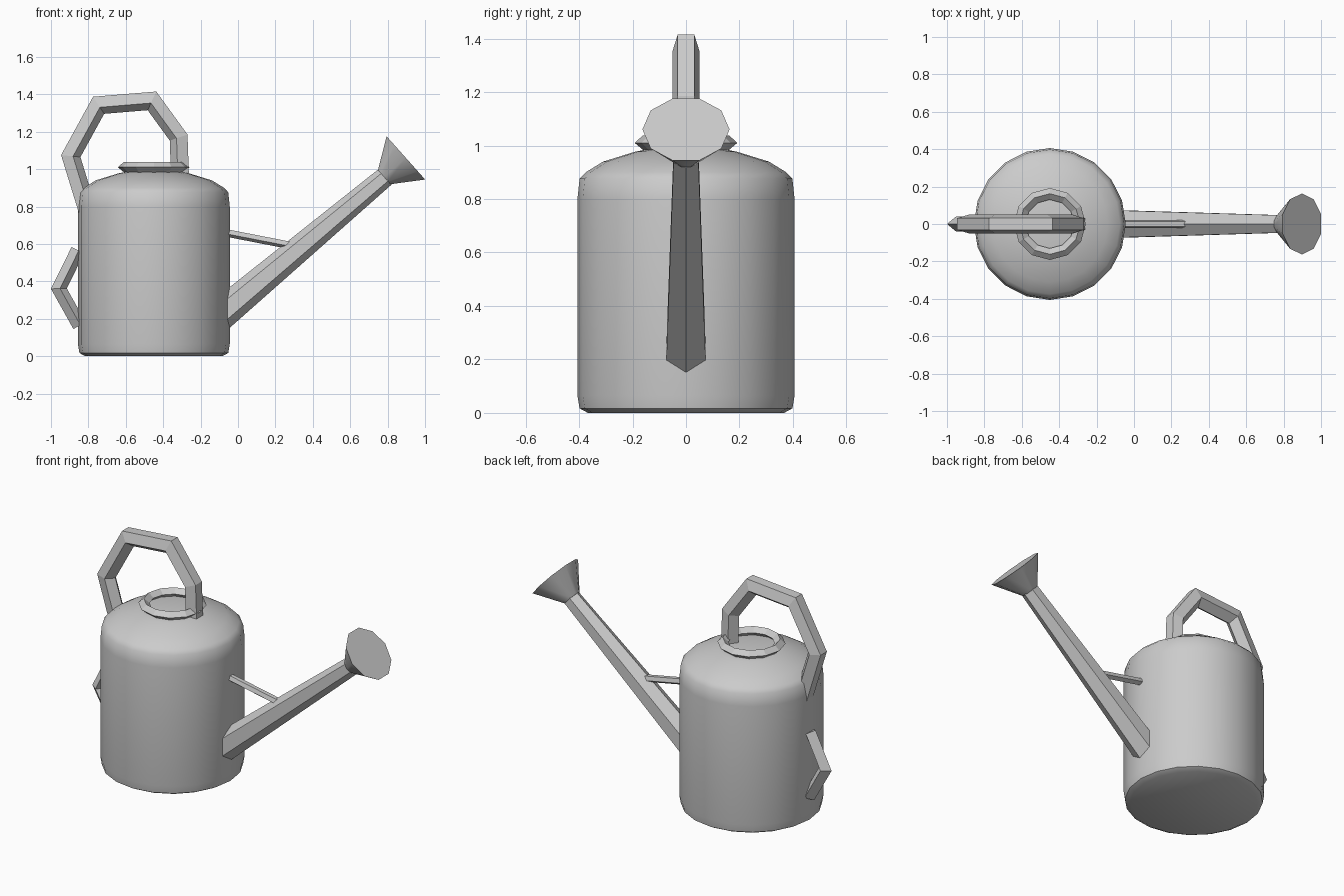
import bpy, bmesh, math
from mathutils import Vector

cube = bpy.data.objects.get("Cube")
if cube:
    bpy.data.objects.remove(cube, do_unlink=True)

grey = bpy.data.materials.new("plain_grey")
grey.use_nodes = True
colour = (0.6, 0.6, 0.6, 1)
grey.diffuse_color = colour
grey.node_tree.nodes["Principled BSDF"].inputs["Base Color"].default_value = colour

BODY_X = -0.45


def finish(name, bm, smooth=None):
    """Turn a bmesh into a named object, optionally smooth shaded."""
    bmesh.ops.recalc_face_normals(bm, faces=bm.faces)
    mesh = bpy.data.meshes.new(name)
    bm.to_mesh(mesh)
    bm.free()
    mesh.materials.append(grey)
    obj = bpy.data.objects.new(name, mesh)
    bpy.context.collection.objects.link(obj)
    if smooth:
        bpy.ops.object.select_all(action='DESELECT')
        obj.select_set(True)
        bpy.context.view_layer.objects.active = obj
        bpy.ops.object.shade_smooth_by_angle(angle=math.radians(smooth))
    return obj


def bridge(bm, a, b):
    for i in range(len(a)):
        j = (i + 1) % len(a)
        bm.faces.new((a[i], a[j], b[j], b[i]))


def lathe(name, profile, sides, closed=False, smooth=None):
    """Revolve (radius, height) points about the can's axis."""
    bm = bmesh.new()
    rings = []
    for r, z in profile:
        angles = [math.tau * i / sides for i in range(sides)]
        rings.append([bm.verts.new((BODY_X + r * math.cos(a), r * math.sin(a), z))
                      for a in angles])
    for a, b in zip(rings, rings[1:]):
        bridge(bm, a, b)
    if closed:
        bridge(bm, rings[-1], rings[0])
    else:
        bm.faces.new(rings[0])
        bm.faces.new(rings[-1])
    return finish(name, bm, smooth)


def sweep(name, path, section, scales=None, smooth=None):
    """Sweep an (outward, sideways) section along a mitred path in the xz plane."""
    bm = bmesh.new()
    pts = [Vector(p) for p in path]
    dirs = [(b - a).normalized() for a, b in zip(pts, pts[1:])]
    rings = []
    for i, p in enumerate(pts):
        before, after = dirs[max(i - 1, 0)], dirs[min(i, len(dirs) - 1)]
        tangent = (before + after).normalized()
        normal = Vector((-tangent.y, tangent.x)) / tangent.dot(after)
        s = scales[i] if scales else 1
        ring = []
        for n, y in section:
            q = p + normal * n * s
            ring.append(bm.verts.new((q.x, y * s, q.y)))
        rings.append(ring)
    for a, b in zip(rings, rings[1:]):
        bridge(bm, a, b)
    bm.faces.new(rings[0])
    bm.faces.new(rings[-1])
    return finish(name, bm, smooth)


def polygon(sides, radius=1, turn=0.0, shift=0.0):
    """Regular section; turn is in steps of one side."""
    angles = [math.tau * (i + turn) / sides for i in range(sides)]
    return [(radius * math.cos(a) + shift, radius * math.sin(a)) for a in angles]


# Can body with rounded shoulder and a flat closed top
lathe("can_body", [(0.367, 0), (0.398, 0.017), (0.406, 0.065), (0.406, 0.8),
                   (0.398, 0.876), (0.375, 0.9), (0.31, 0.94), (0.19, 0.977),
                   (0.15, 0.985)], 20, smooth=45)

# Faceted ring round the opening
lathe("opening_rim", [(0.192, 1.01), (0.162, 1.037), (0.13, 1.01), (0.16, 0.983)],
      12, closed=True)

# Carrying handle: five-sided bar, path given along its outer face
sweep("top_handle", [(-0.84, 0.73), (-0.946, 1.075), (-0.775, 1.387),
                     (-0.437, 1.415), (-0.27, 1.185), (-0.262, 0.96)],
      polygon(5, 0.053, 0.5, -0.043))

# Tipping handle at the rear, with a ridge facing outward
sweep("rear_handle", [(-0.88, 0.145), (-1.0, 0.36), (-0.89, 0.583)],
      [(0, 0), (-0.043, 0.04), (-0.075, 0), (-0.043, -0.04)])

# Tapered six-sided spout
sweep("spout", [(-0.12, 0.199), (0.787, 0.959)], polygon(6), [0.086, 0.054])

# Flared sprinkler head
sweep("sprinkler_head", [(0.782, 0.957), (0.8975, 1.06)], polygon(10, 1, 0.5),
      [0.053, 0.163], smooth=45)

# Thin brace between can and spout
sweep("spout_brace", [(-0.1, 0.668), (0.29, 0.592)], polygon(5, 0.022, 0.5))
